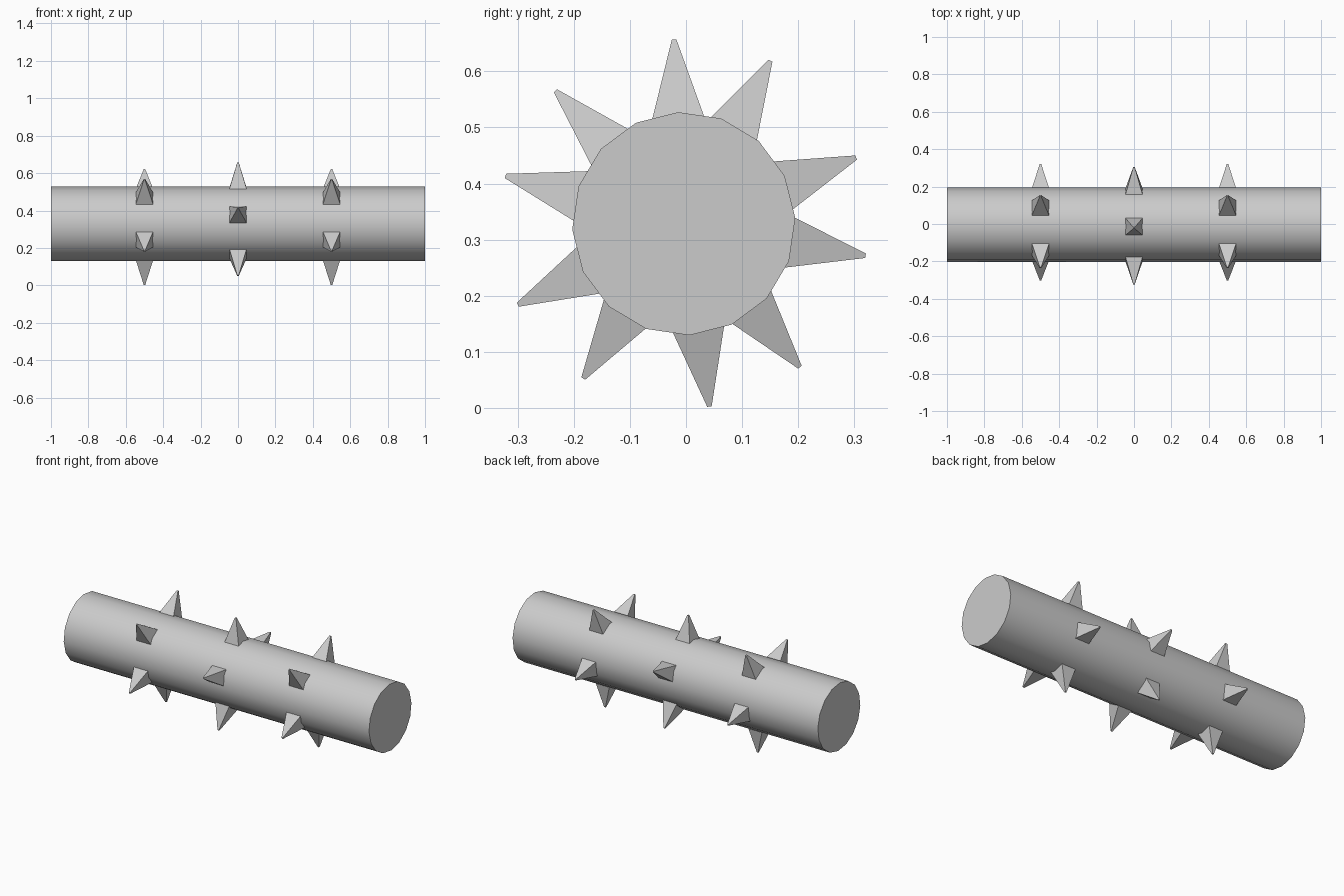
import bpy
import math
from mathutils import Matrix, Vector

RADIUS = 0.199
AXIS = Vector((0, -0.004, 0.3285))
BASE_R, TIP_R = 0.19, 0.329
HALF_WIDTH, TIP_HALF = 0.046, 0.004

cube = bpy.data.objects.get("Cube")
if cube:
    bpy.data.objects.remove(cube, do_unlink=True)

grey = bpy.data.materials.new("grey metal")
grey.use_nodes = True
colour = (0.6, 0.6, 0.6, 1)
grey.diffuse_color = colour
grey.node_tree.nodes["Principled BSDF"].inputs["Base Color"].default_value = colour


def around_axis(degrees, x=0.0):
    """Frame whose z points outward from the roller at an angle from +y to +z."""
    turn = Matrix.Rotation(math.radians(degrees - 90), 4, 'X')
    return Matrix.Translation(AXIS + Vector((x, 0, 0))) @ turn


# Roller: sixteen-sided drum lying along x
bpy.ops.mesh.primitive_cylinder_add(vertices=16, radius=RADIUS, depth=2)
roller = bpy.context.object
roller.name = "roller"
roller.data.materials.append(grey)
lay_down = Matrix.Rotation(math.pi / 2, 4, 'Y')
roller.matrix_world = around_axis(92.9) @ lay_down
bpy.ops.object.shade_smooth_by_angle(angle=math.radians(35))


# Spikes: four-sided, in three rings, the outer rings offset from the middle
def add_spike(name, x, degrees):
    bpy.ops.mesh.primitive_cone_add(
        vertices=4, radius1=HALF_WIDTH * math.sqrt(2),
        radius2=TIP_HALF * math.sqrt(2), depth=TIP_R - BASE_R)
    spike = bpy.context.object
    spike.name = name
    spike.data.transform(Matrix.Rotation(math.pi / 4, 4, 'Z'))
    spike.data.materials.append(grey)
    outward = Matrix.Translation((0, 0, (BASE_R + TIP_R) / 2))
    spike.matrix_world = around_axis(degrees, x) @ outward


for ring, x, start in (("right", -0.5, 62), ("middle", 0, 93), ("left", 0.5, 62)):
    for i in range(5):
        add_spike(f"{ring}_spike_{i + 1}", x, start + 72 * i)
